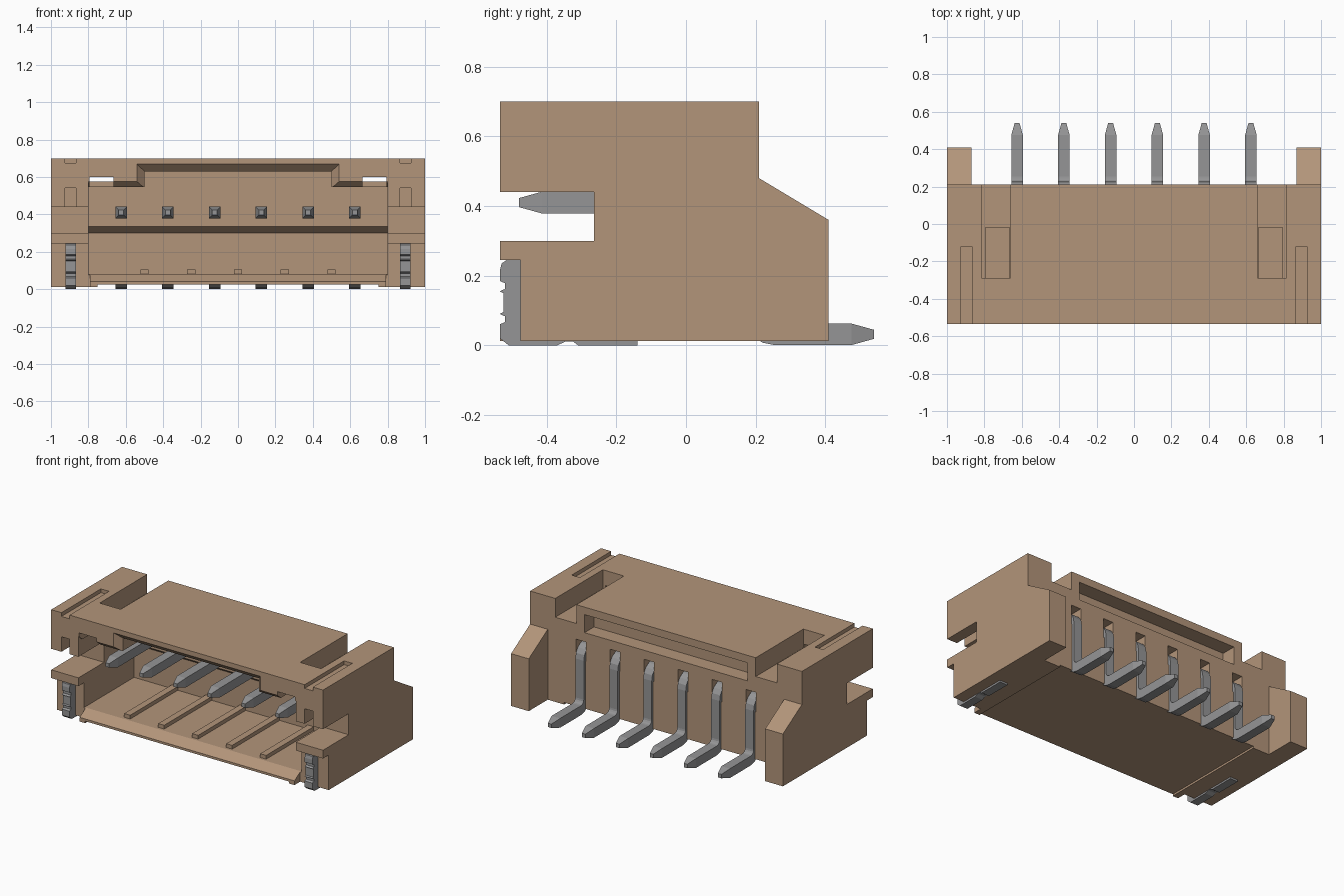
import bpy, bmesh, math
from mathutils import Vector

if "Cube" in bpy.data.objects:
    bpy.data.objects.remove(bpy.data.objects["Cube"], do_unlink=True)


def material(name, rgb):
    m = bpy.data.materials.new(name)
    m.use_nodes = True
    m.diffuse_color = (*rgb, 1)
    bsdf = next(n for n in m.node_tree.nodes if n.type == 'BSDF_PRINCIPLED')
    bsdf.inputs["Base Color"].default_value = (*rgb, 1)
    return m


TAN = material("tan plastic", (0.45, 0.30, 0.195))
GREY = material("grey metal", (0.30, 0.30, 0.305))


def loft(name, rings, mat):
    """Closed solid through rings of equal point count."""
    bm = bmesh.new()
    rows = [[bm.verts.new(p) for p in r] for r in rings]
    n = len(rows[0])
    bm.faces.new(rows[0])
    bm.faces.new(rows[-1][::-1])
    for a, b in zip(rows, rows[1:]):
        for i in range(n):
            j = (i + 1) % n
            bm.faces.new((a[j], a[i], b[i], b[j]))
    bmesh.ops.recalc_face_normals(bm, faces=bm.faces)
    me = bpy.data.meshes.new(name)
    bm.to_mesh(me)
    bm.free()
    me.materials.append(mat)
    ob = bpy.data.objects.new(name, me)
    bpy.context.collection.objects.link(ob)
    return ob


def prism(name, x0, x1, profile, mat=TAN):
    """Side profile of (y, z) points extruded along x."""
    return loft(name, [[(x, y, z) for y, z in profile] for x in (x0, x1)], mat)


def box(x0, x1, y0, y1, z0, z1):
    return prism("cutter", x0, x1, [(y0, z0), (y1, z0), (y1, z1), (y0, z1)])


def cut(target, cutter):
    cutter.hide_render = True
    mod = target.modifiers.new("cut", 'BOOLEAN')
    mod.operation = 'DIFFERENCE'
    mod.solver = 'EXACT'
    mod.object = cutter
    bpy.context.view_layer.objects.active = target
    bpy.ops.object.modifier_apply(modifier=mod.name)
    bpy.data.objects.remove(cutter, do_unlink=True)


# Housing with side notches and sloped rear wings
housing = prism("housing", -1, 1, [
    (-.535, .012), (-.535, .30), (-.265, .30), (-.265, .44), (-.535, .44),
    (-.535, .70), (.21, .70), (.21, .48), (.41, .36), (.41, .012)])
cut(housing, box(-.87, .87, .21, .6, -.1, .6))
cut(housing, box(-.75, .75, -.7, .5, -.1, .025))

# Front cavity with chamfered mouth and raised centre
cut(housing, prism("cutter", -.8, .8, [
    (-.6, 0), (-.47, .08), (.05, .08), (.05, .30), (0, .335),
    (0, .545), (-.50, .545), (-.6, .631)]))
cut(housing, loft("cutter", [
    [(-w, y, .5), (w, y, .5), (w, y, top), (-w, y, top)]
    for y, w, top in ((-.6, .605, .73), (-.495, .5, .63))], TAN))
cut(housing, box(-.5, .5, -.56, -.001, .5, .63))

# Rear window recess
cut(housing, box(-.6, .6, .11, .4, .53, .65))


def mirrored_cut(x0, x1, *rest):
    cut(housing, box(x0, x1, *rest))
    cut(housing, box(-x1, -x0, *rest))


mirrored_cut(.66, .815, -.29, .4, .575, .9)        # roof notches
mirrored_cut(.665, .795, -.285, -.02, .5, .65)     # latch windows
mirrored_cut(.665, .795, -.6, -.24, .5, .60)       # mouth grooves
mirrored_cut(.865, .925, -.6, -.12, .675, .9)      # top slots
mirrored_cut(.865, .925, -.6, -.30, .40, .54)      # slots below the upper arms
mirrored_cut(.79, 1.1, -.6, -.475, -.1, .245)      # recesses for solder tabs

PIN_X = [-.625 + .25 * i for i in range(6)]
for x in PIN_X:                                    # rear pin openings
    cut(housing, box(x - .036, x + .036, .13, .4, .34, .47))

# Ribs on the cavity floor
for i in range(5):
    x = -.5 + .25 * i
    rib = box(x - .022, x + .022, -.45, .055, .07, .105)
    rib.name = "floor_rib"

# Bent contact pins: y, z, heading in degrees, half size
path = [(-.48, .41, 0, .013), (-.415, .41, 0, .031)]
for i in range(5):
    a = math.radians(22.5 * i)
    path.append((.135 + .06 * math.sin(a), .35 + .06 * math.cos(a), -22.5 * i, .031))
for i in range(5):
    a = math.radians(22.5 * i)
    path.append((.255 - .06 * math.cos(a), .0915 - .06 * math.sin(a), -90 + 22.5 * i, .031))
path += [(.475, .0315, 0, .031), (.54, .0315, 0, .013)]

for x in PIN_X:
    rings = []
    for y, z, deg, h in path:
        a = math.radians(deg)
        up = Vector((0, -math.sin(a), math.cos(a))) * h
        side = Vector((h, 0, 0))
        c = Vector((x, y, z))
        rings.append([c - side - up, c + side - up, c + side + up, c - side + up])
    loft("contact_pin", rings, GREY)

# Solder tabs at both front corners, with small grooves
tab = [(-.475, .245), (-.515, .245), (-.53, .235), (-.535, .215),
       (-.535, .185), (-.52, .178), (-.52, .162), (-.535, .155), (-.525, .15),
       (-.525, .095), (-.535, .09), (-.52, .083), (-.52, .067), (-.535, .06),
       (-.535, .02), (-.51, 0), (-.37, 0), (-.345, .011), (-.325, .011),
       (-.31, 0), (-.14, 0), (-.14, .02), (-.475, .02)]
for s, name in ((1, "left_solder_tab"), (-1, "right_solder_tab")):
    prism(name, s * .865, s * .922, tab, GREY)
